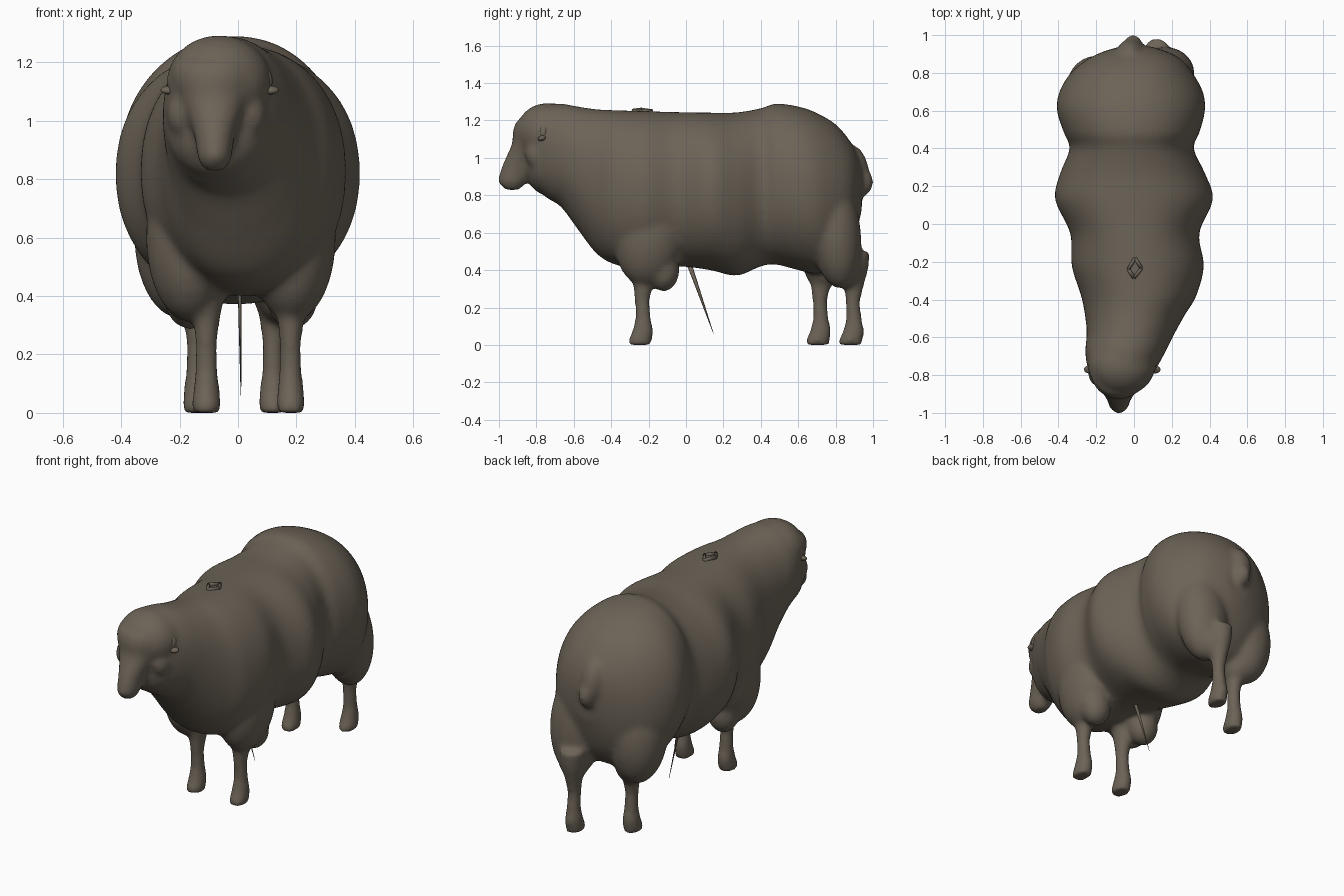
import bpy, bmesh
from math import cos, sin, pi
from mathutils import Vector, Matrix

cube = bpy.data.objects.get("Cube")
if cube:
    bpy.data.objects.remove(cube)

wool = bpy.data.materials.new("brown_grey_wool")
wool.use_nodes = True
tint = (0.15, 0.125, 0.095, 1)
wool.diffuse_color = tint
shader = next(n for n in wool.node_tree.nodes if n.type == 'BSDF_PRINCIPLED')
shader.inputs["Base Color"].default_value = tint
shader.inputs["Roughness"].default_value = 0.9


def smooth_rows(rows, steps=5):
    """Insert rows along a Catmull-Rom curve through the given rows."""
    rows = [Vector(r) for r in rows]
    padded = [rows[0]] + rows + [rows[-1]]
    out = []
    for p, q, r, s in zip(padded, padded[1:], padded[2:], padded[3:]):
        for k in range(steps):
            t = k / steps
            out.append(q + (r - p) * (t / 2)
                       + (p * 2 - q * 5 + r * 4 - s) * (t * t / 2)
                       + (q * 3 - p - r * 3 + s) * (t ** 3 / 2))
    return out + [rows[-1]]


def loft(bm, rings, sides=32, power=2.0):
    """Skin closed rings, each given as centre, half axis a, half axis b."""
    def point(c, a, b, t):
        u, v = cos(t), sin(t)
        e = 2 / power
        u = abs(u) ** e * (1 if u > 0 else -1)
        v = abs(v) ** e * (1 if v > 0 else -1)
        return Vector(c) + Vector(a) * u + Vector(b) * v
    loops = [[bm.verts.new(point(*r, 2 * pi * i / sides)) for i in range(sides)]
             for r in rings]
    for lo, hi in zip(loops, loops[1:]):
        for i in range(sides):
            j = (i + 1) % sides
            bm.faces.new((lo[i], lo[j], hi[j], hi[i]))
    bm.faces.new(loops[0][::-1])
    bm.faces.new(loops[-1])


def blob(bm, centre, radii, turn=0.0):
    """Ellipsoid, optionally tilted about the x axis."""
    m = (Matrix.Translation(centre) @ Matrix.Rotation(turn, 4, 'X')
         @ Matrix.Diagonal((*radii, 1)))
    bmesh.ops.create_uvsphere(bm, u_segments=32, v_segments=20, radius=1, matrix=m)


def finish(bm, name):
    bmesh.ops.recalc_face_normals(bm, faces=bm.faces)
    mesh = bpy.data.meshes.new(name)
    bm.to_mesh(mesh)
    bm.free()
    mesh.materials.append(wool)
    mesh.polygons.foreach_set("use_smooth", [True] * len(mesh.polygons))
    ob = bpy.data.objects.new(name, mesh)
    bpy.context.collection.objects.link(ob)
    return ob


bm = bmesh.new()

# Trunk and neck: y, low x, high x, low z, high z
trunk = [
    (-.82, -.20, .07, .92, 1.25), (-.76, -.245, .12, .80, 1.285),
    (-.67, -.258, .17, .74, 1.29), (-.58, -.25, .215, .62, 1.275),
    (-.48, -.26, .27, .49, 1.26), (-.38, -.28, .33, .43, 1.255),
    (-.22, -.33, .37, .40, 1.25), (-.05, -.337, .345, .42, 1.245),
    (.13, -.418, .418, .40, 1.242), (.27, -.39, .375, .37, 1.243),
    (.40, -.34, .315, .42, 1.265), (.48, -.37, .345, .43, 1.29),
    (.60, -.408, .376, .40, 1.275), (.70, -.395, .365, .38, 1.24),
    (.80, -.335, .31, .41, 1.18), (.87, -.25, .25, .50, 1.10),
    (.91, -.17, .18, .60, 1.03), (.94, -.07, .09, .72, .95)]
loft(bm, [(((a + b) / 2, y, (c + d) / 2), ((b - a) / 2, 0, 0), (0, 0, (d - c) / 2))
          for y, a, b, c, d in smooth_rows(trunk)], sides=64, power=2.15)

# Face: z, front y, back y, half width
face = [(.828, -.965, -.89, .033), (.87, -1.004, -.85, .058), (.94, -.99, -.80, .068),
        (1.01, -.96, -.75, .09), (1.08, -.93, -.70, .122),
        (1.15, -.925, -.65, .15), (1.20, -.905, -.65, .145)]
loft(bm, [((-.08, (f + b) / 2, z), (w, 0, 0), (0, (b - f) / 2, 0))
          for z, f, b, w in smooth_rows(face)])
blob(bm, (-.065, -.745, 1.13), (.18, .165, .163))
blob(bm, (-.07, -.74, .97), (.175, .125, .17))

# Cheek bulges
for x in (-.19, .045):
    blob(bm, (x, -.785, 1.02), (.055, .075, .08))

# Legs: z, y shift, half width, half depth
leg = [(0, -.012, .045, .062), (.025, -.012, .047, .062), (.07, .005, .044, .056),
       (.14, .006, .036, .039), (.23, 0, .034, .036), (.31, .005, .042, .05),
       (.40, .01, .06, .07), (.50, .01, .07, .08)]
for x, y in ((-.108, -.235), (.18, -.235), (-.14, .715), (.12, .892)):
    loft(bm, [((x, y + s, z), (w + .003, 0, 0), (0, d + .003, 0))
              for z, s, w, d in leg], sides=24)

# Shoulders and hanging wool behind the elbows
for x in (-.165, .185):
    blob(bm, (x, -.19, .60), (.15, .19, .29), -.15)
    blob(bm, (x, -.12, .40), (.09, .085, .115))

# Staggered thighs
blob(bm, (.165, .80, .60), (.155, .135, .30), .1)
blob(bm, (.14, .865, .43), (.095, .085, .13))
blob(bm, (-.195, .73, .60), (.16, .16, .28), .1)
blob(bm, (-.155, .73, .42), (.10, .10, .12))

# Tail
blob(bm, (-.02, .915, .95), (.065, .06, .12), .25)
blob(bm, (-.005, .945, .87), (.05, .057, .075))

# Blend everything into one soft fleece
body = finish(bm, "sheep_body")
remesh = body.modifiers.new("blend", 'REMESH')
remesh.mode = 'VOXEL'
remesh.voxel_size = .013
remesh.use_smooth_shade = True
soft = body.modifiers.new("soften", 'SMOOTH')
soft.factor = .5
soft.iterations = 16

# Ears
for name, x, side in (("right_ear", -.235, -1), ("left_ear", .11, 1)):
    bm = bmesh.new()
    blob(bm, (x, -.77, 1.105), (.03, .022, .014), .3)
    blob(bm, (x - side * .012, -.76, 1.135), (.02, .024, .038))
    finish(bm, name)

# Thin lock of wool hanging from the belly
bm = bmesh.new()
loft(bm, [((.005, .0, .48), (.007, 0, 0), (0, .016, 0)),
          ((.007, .06, .31), (.005, 0, 0), (0, .010, 0)),
          ((.01, .147, .06), (.001, 0, 0), (0, .001, 0))], sides=8)
finish(bm, "belly_lock")

# Small raised fold on the back
bm = bmesh.new()
corners = [(.005, -.18, 1.247), (.04, -.235, 1.25), (.0, -.285, 1.25), (-.03, -.24, 1.256)]
for start, end in zip(corners, corners[1:] + corners[:1]):
    along = Vector(end) - Vector(start)
    across = Vector((-along.y, along.x, 0)).normalized() * .009
    loft(bm, [(start, across, (0, 0, .013)), (end, across, (0, 0, .013))], sides=10)
finish(bm, "back_fold")
